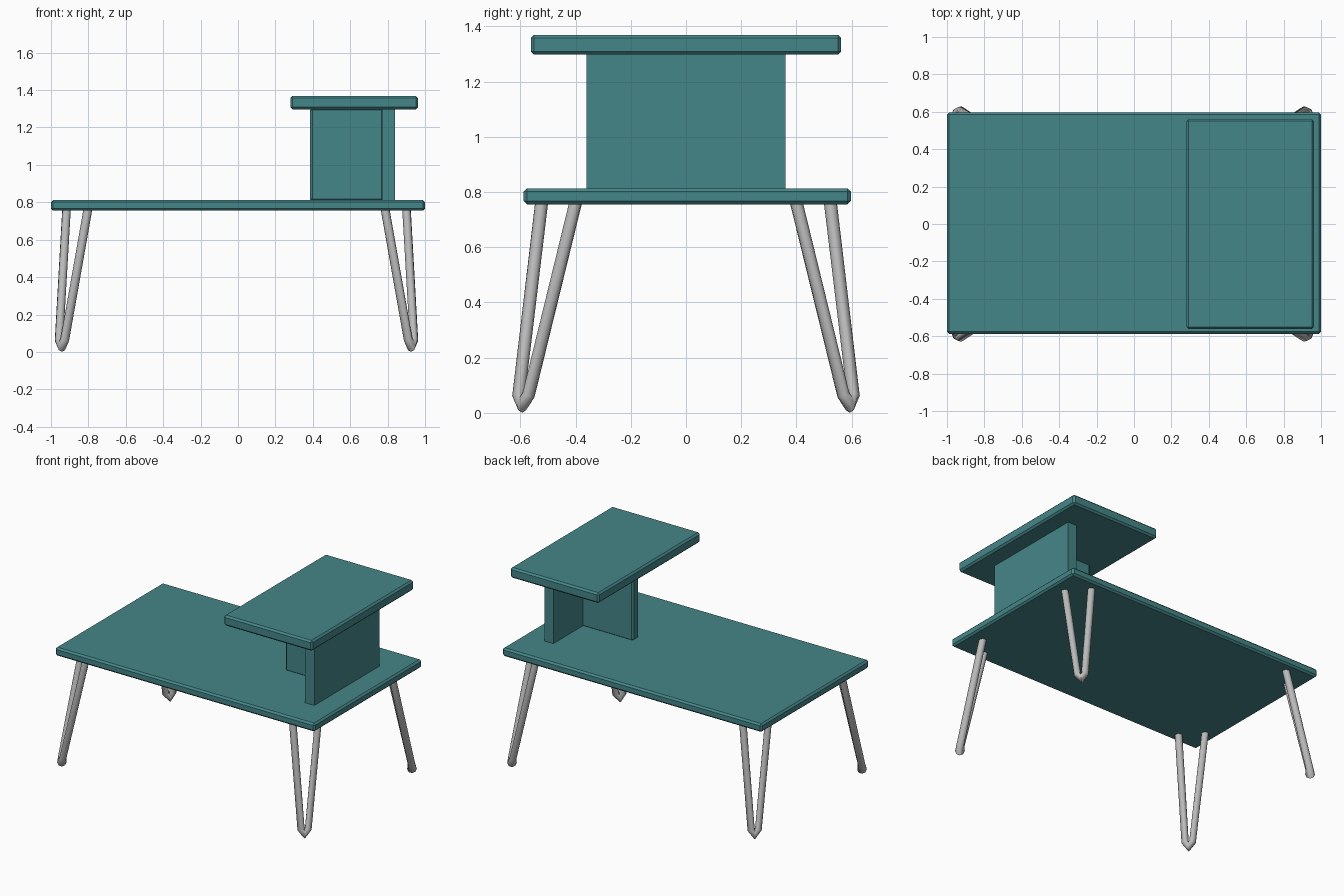
import bpy
from mathutils import Vector

if "Cube" in bpy.data.objects:
    bpy.data.objects.remove(bpy.data.objects["Cube"])


def material(name, rgb):
    m = bpy.data.materials.new(name)
    m.diffuse_color = (*rgb, 1)
    m.use_nodes = True
    m.node_tree.nodes["Principled BSDF"].inputs["Base Color"].default_value = m.diffuse_color
    return m


TEAL = material("teal paint", (0.06, 0.24, 0.25))
STEEL = material("grey steel", (0.50, 0.50, 0.50))


def board(name, lo, hi, bevel=0.0):
    """Box between two corners, with an optional single-segment chamfer."""
    lo, hi = Vector(lo), Vector(hi)
    bpy.ops.mesh.primitive_cube_add(size=1, location=(lo + hi) / 2)
    ob = bpy.context.object
    ob.name = name
    ob.scale = hi - lo
    bpy.ops.object.transform_apply(location=False, rotation=False, scale=True)
    if bevel:
        mod = ob.modifiers.new("chamfer", 'BEVEL')
        mod.width = bevel
        mod.segments = 1
    ob.data.materials.append(TEAL)


def hairpin_leg(name, sx, sy):
    """Bent rod set diagonally across one corner: x, y, z, radius factor."""
    path = [(0.909, 0.400, 0.760, 1), (0.949, 0.570, 0.065, 1),
            (0.934, 0.592, 0.031, 1.3),
            (0.918, 0.606, 0.065, 1), (0.795, 0.523, 0.760, 1)]
    cu = bpy.data.curves.new(name, 'CURVE')
    cu.dimensions = '3D'
    cu.bevel_depth = 0.0235
    cu.bevel_resolution = 2
    cu.use_fill_caps = True
    sp = cu.splines.new('POLY')
    sp.points.add(len(path) - 1)
    for p, (x, y, z, r) in zip(sp.points, path):
        p.co = (sx * x - 0.008, sy * y, z, 1)
        p.radius = r
    ob = bpy.data.objects.new(name, cu)
    bpy.context.collection.objects.link(ob)
    cu.materials.append(STEEL)
    bpy.ops.object.select_all(action='DESELECT')
    ob.select_set(True)
    bpy.context.view_layer.objects.active = ob
    bpy.ops.object.convert(target='MESH')
    bpy.ops.object.shade_smooth_by_angle(angle=1.05)


# Table top and raised shelf
board("table_top", (-1, -0.588, 0.755), (1, 0.597, 0.813), 0.012)
board("raised_shelf", (0.28, -0.562, 1.297), (0.963, 0.562, 1.369), 0.012)

# T-shaped support between them
board("support_cross_panel", (0.77, -0.36, 0.805), (0.84, 0.36, 1.305))
board("support_middle_panel", (0.385, -0.032, 0.805), (0.78, 0.035, 1.305), 0.012)

# Four hairpin legs
for sx, side in ((-1, "left"), (1, "right")):
    for sy, end in ((-1, "front"), (1, "back")):
        hairpin_leg(f"{end}_{side}_leg", sx, sy)
